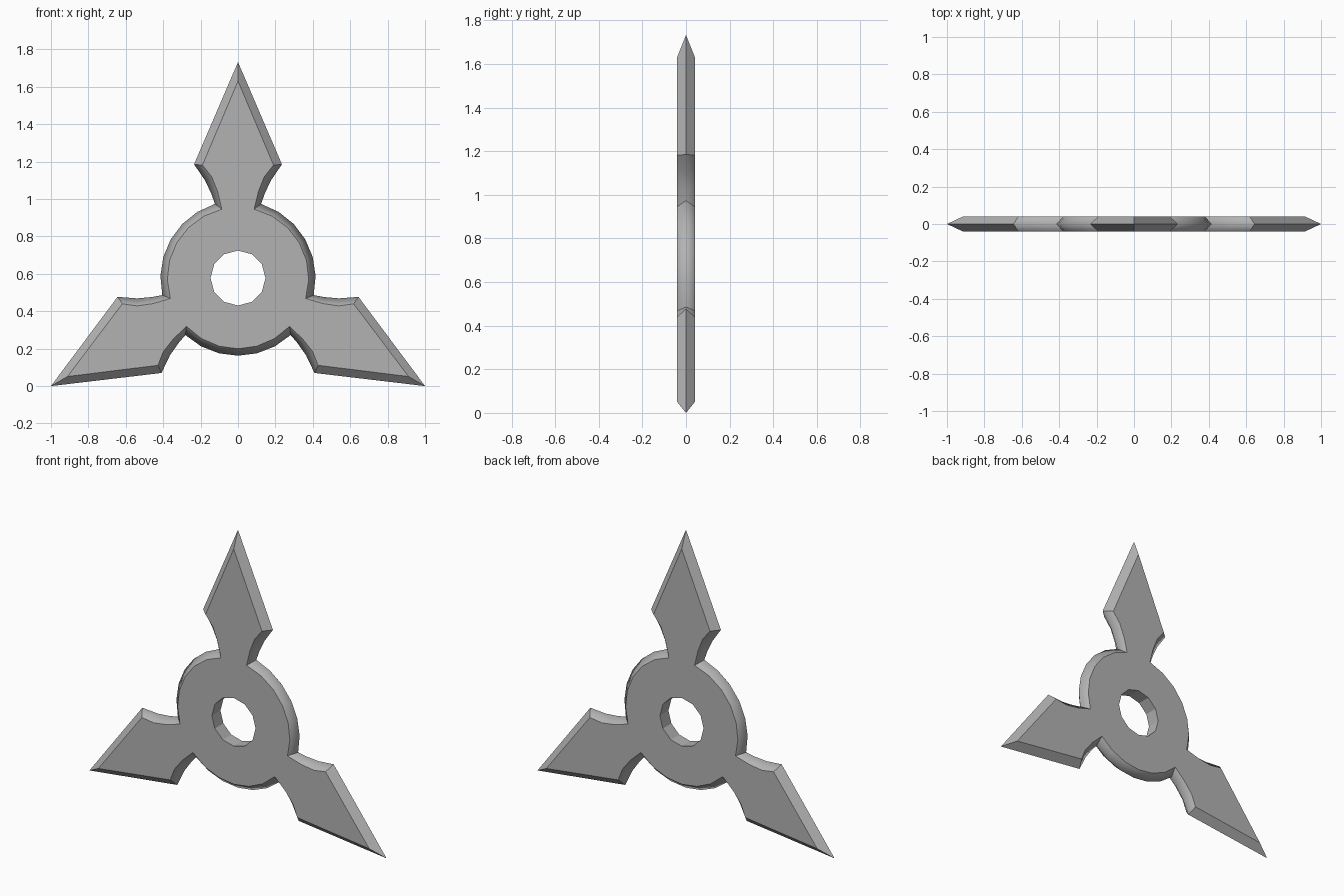
import bpy, bmesh
from math import radians, sin, cos
from mathutils import Matrix, Vector

cube = bpy.data.objects.get("Cube")
if cube:
    bpy.data.objects.remove(cube)

DEPTH = 0.041          # half thickness
CENTRE_Z = 0.577       # height of the hub centre
STEPS = 6              # hub arc segments between blades
TURN = radians(120)


def steel_material():
    mat = bpy.data.materials.new("steel grey")
    colour = (0.45, 0.45, 0.45, 1)
    mat.use_nodes = True
    mat.diffuse_color = colour
    mat.node_tree.nodes["Principled BSDF"].inputs["Base Color"].default_value = colour
    return mat


def outline(tip, side, radius, notch):
    """Clockwise outline: blade edge, concave neck, hub arc, next blade."""
    start = radians(notch)
    span = TURN - 2 * start
    arc = [(radius * sin(start + span * i / STEPS),
            radius * cos(start + span * i / STEPS)) for i in range(STEPS + 1)]
    turn = Matrix.Rotation(-TURN, 2)
    far = [tuple(turn @ Vector((-x, z))) for x, z in reversed(side)]
    third = [(0, tip)] + side + arc + far
    points = []
    for k in range(3):
        spin = Matrix.Rotation(-TURN * k, 2)
        points += [spin @ Vector(p) for p in third]
    return points, len(third)


# Outer cutting ridge and the smaller flat face, both as blade half profiles
ridge, count = outline(1.155, [(0.235, 0.608), (0.176, 0.522), (0.142, 0.449)], 0.415, 17.3)
face, _ = outline(1.053, [(0.19, 0.604), (0.141, 0.542), (0.109, 0.462)], 0.378, 13.2)
hole = [Vector((0.147 * sin(radians(30 * i)), 0.147 * cos(radians(30 * i))))
        for i in range(12)]

bm = bmesh.new()


def ring(points, y):
    return [bm.verts.new((p.x, y, p.y)) for p in points]


def band(a, b):
    n = len(a)
    return [bm.faces.new((a[i], a[(i + 1) % n], b[(i + 1) % n], b[i])) for i in range(n)]


# Bevels from the ridge to the front and back faces, and the hole wall
mid = ring(ridge, 0)
front, back = ring(face, -DEPTH), ring(face, DEPTH)
hole_front, hole_back = ring(hole, -DEPTH), ring(hole, DEPTH)
bevels = band(front, mid) + band(mid, back)
band(hole_back, hole_front)

# Flat front and back faces around the hole
for outer, inner in ((front, hole_front), (back, hole_back)):
    edges = [bm.edges.get((loop[i - 1], loop[i]))
             for loop in (outer, inner) for i in range(len(loop))]
    bmesh.ops.triangle_fill(bm, edges=edges, use_beauty=True)
bmesh.ops.recalc_face_normals(bm, faces=bm.faces[:])

# Smooth bevels, with sharp face borders, blade ridges and corners
for f in bevels:
    f.smooth = True
corners = {0, 1, 4, 4 + STEPS, count - 1}
total = len(mid)
for i in range(total):
    j = (i + 1) % total
    for loop in (front, back):
        bm.edges.get((loop[i], loop[j])).smooth = False
        if i % count in corners:
            bm.edges.get((loop[i], mid[i])).smooth = False
    if i % count in (0, count - 1):
        bm.edges.get((mid[i], mid[j])).smooth = False

mesh = bpy.data.meshes.new("throwing_star")
bm.to_mesh(mesh)
bm.free()
mesh.materials.append(steel_material())
star = bpy.data.objects.new("throwing_star", mesh)
star.location.z = CENTRE_Z
bpy.context.collection.objects.link(star)
